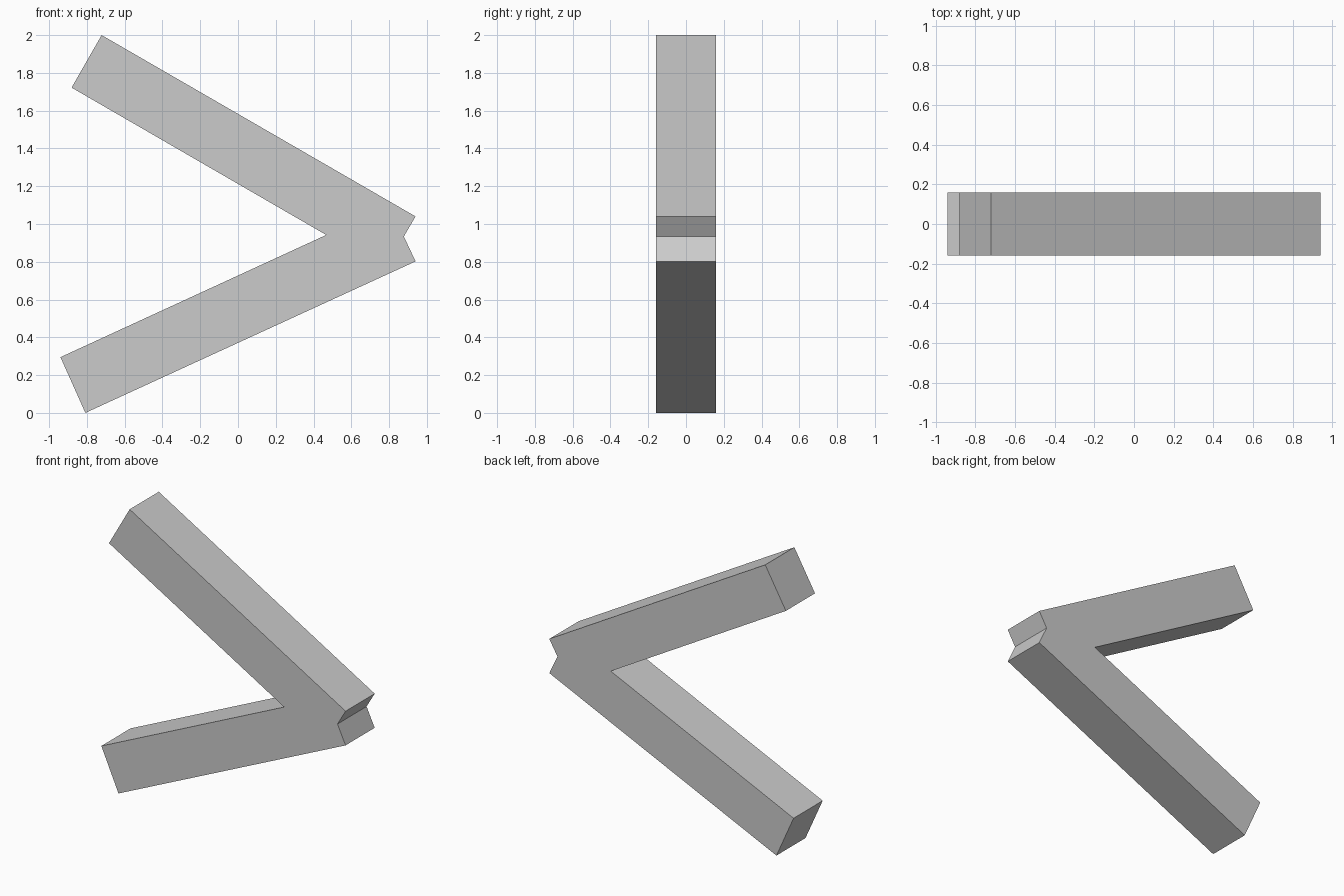
import bpy
import bmesh
from mathutils import Vector

if "Cube" in bpy.data.objects:
    bpy.data.objects.remove(bpy.data.objects["Cube"])

HALF_DEPTH = 0.16

# Outline of the two joined bars in the front (x, z) plane
profile = [
    (-0.722, 2.0), (-0.881, 1.722),   # upper bar end
    (0.467, 0.942),                   # inner corner
    (-0.94, 0.295), (-0.808, 0.0),    # lower bar end
    (0.94, 0.802),                    # lower tip
    (0.878, 0.934),                   # notch between the tips
    (0.94, 1.04),                     # upper tip
]

# Extrude the outline front to back
bm = bmesh.new()
face = bm.faces.new([bm.verts.new((x, -HALF_DEPTH, z)) for x, z in profile])
extruded = bmesh.ops.extrude_face_region(bm, geom=[face], use_keep_orig=True)
back = [g for g in extruded["geom"] if isinstance(g, bmesh.types.BMVert)]
bmesh.ops.translate(bm, verts=back, vec=Vector((0, 2 * HALF_DEPTH, 0)))
bmesh.ops.recalc_face_normals(bm, faces=bm.faces[:])

mesh = bpy.data.meshes.new("angled_bars")
bm.to_mesh(mesh)
bm.free()
bars = bpy.data.objects.new("angled_bars", mesh)
bpy.context.collection.objects.link(bars)
